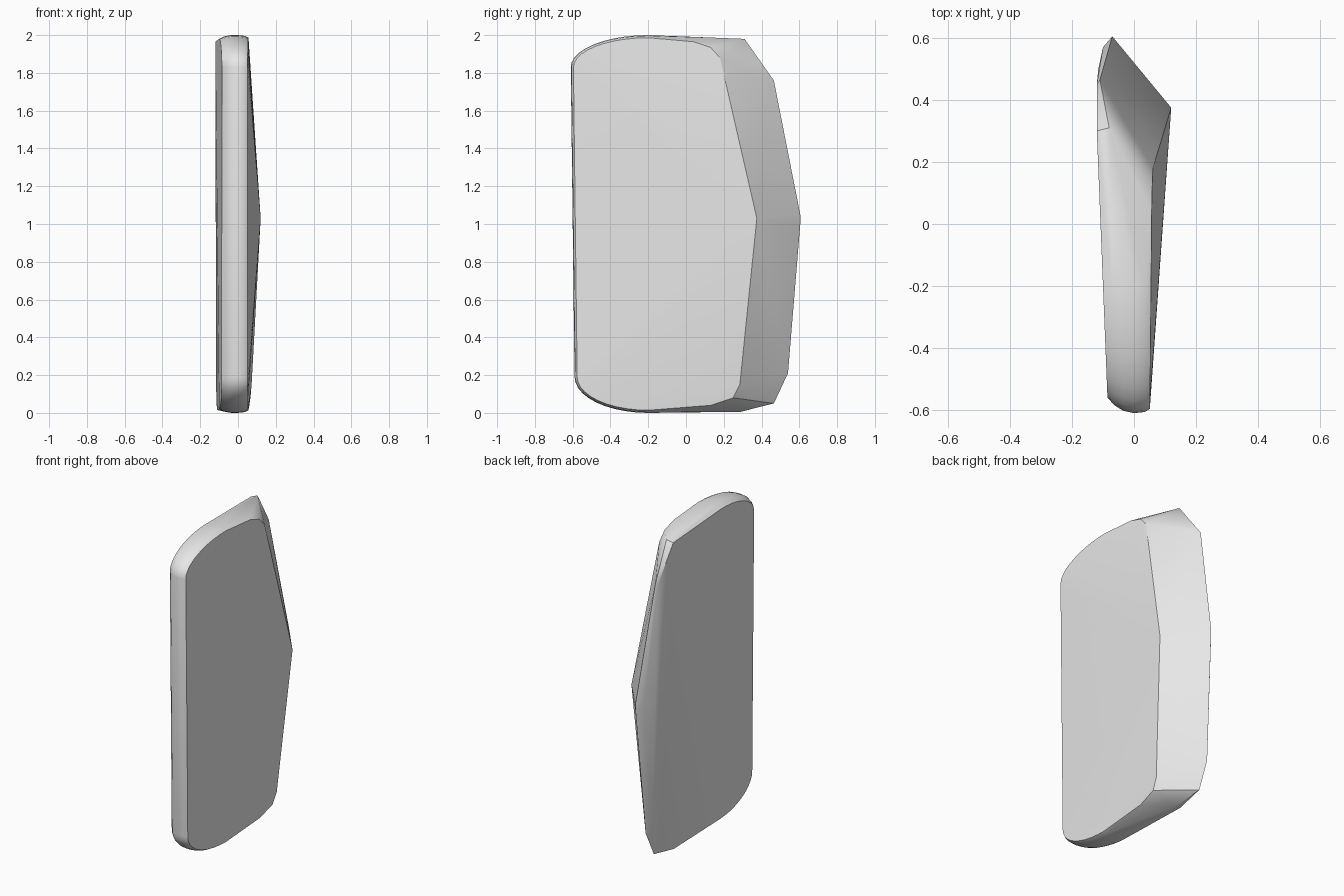
import bpy
import bmesh
from math import sin, cos, pi, radians

default_cube = bpy.data.objects.get("Cube")
if default_cube:
    bpy.data.objects.remove(default_cube, do_unlink=True)

# Single neutral material
grey = bpy.data.materials.new("light grey")
grey.use_nodes = True
colour = (0.8, 0.8, 0.8, 1.0)
grey.diffuse_color = colour
grey.node_tree.nodes["Principled BSDF"].inputs["Base Color"].default_value = colour

STEPS = 10


def rounded_front(x, inset_front, inset_ends, slope):
    """Elliptical top and bottom front corners of one slice of the panel."""
    points = []
    for step in range(STEPS + 1):
        angle = step / STEPS * pi / 2
        out, up = cos(angle), sin(angle)
        centre_y = -0.2
        # Upper corner
        y = centre_y - (0.41 - inset_front) * out
        points.append((x + slope * (y - centre_y), y, 1.83 + (0.17 - inset_ends) * up))
        # Lower corner
        y = centre_y - (0.39 - inset_front) * out
        points.append((x + slope * (y - centre_y), y, 0.19 - (0.19 - inset_ends) * up))
    return points


# Slices across the thickness form the rounded rim
slices = [
    (0.055, 0.014, 0.014, 0.01),
    (0.035, 0.004, 0.004, 0.0),
    (0.0, 0.0, 0.0, 0.0),
    (-0.035, 0.008, 0.0, 0.0),
    (-0.07, 0.025, 0.006, -0.02),
    (-0.1, 0.05, 0.02, -0.04),
]
outline = []
for section in slices:
    outline += rounded_front(*section)

# Rear border of the wide left face, peaked at mid height
left_border = [
    (0.057, 0.04, 1.965), (0.059, 0.13, 1.935), (0.061, 0.18, 1.88),
    (0.12, 0.375, 1.03),
    (0.072, 0.285, 0.15), (0.066, 0.25, 0.08), (0.06, 0.13, 0.04),
]
# Rear ridge where the slanted back meets the right face
rear_ridge = [
    (-0.08, 0.31, 1.98), (-0.11, 0.465, 1.76),
    (-0.07, 0.605, 1.05), (-0.07, 0.605, 1.0),
    (-0.095, 0.54, 0.21), (-0.1, 0.465, 0.05), (-0.07, 0.29, 0.006),
]
# Rear border of the right face
right_border = [
    (-0.12, 0.3, 1.965), (-0.12, 0.45, 1.76),
    (-0.1, 0.57, 1.03),
    (-0.115, 0.5, 0.21), (-0.115, 0.43, 0.06), (-0.11, 0.28, 0.015),
]
outline += left_border + rear_ridge + right_border

# Skin the slices into one solid panel
bm = bmesh.new()
for point in outline:
    bm.verts.new(point)
hull = bmesh.ops.convex_hull(bm, input=bm.verts)
loose = [v for v in bm.verts if not v.link_faces]
bmesh.ops.delete(bm, geom=loose, context="VERTS")
bmesh.ops.dissolve_limit(bm, angle_limit=radians(0.5), verts=bm.verts, edges=bm.edges)
bmesh.ops.recalc_face_normals(bm, faces=bm.faces)

mesh = bpy.data.meshes.new("panel")
bm.to_mesh(mesh)
bm.free()
mesh.materials.append(grey)
panel = bpy.data.objects.new("panel", mesh)
bpy.context.collection.objects.link(panel)

# Smooth rim with crisp face borders
bpy.ops.object.select_all(action="DESELECT")
panel.select_set(True)
bpy.context.view_layer.objects.active = panel
bpy.ops.object.shade_smooth_by_angle(angle=radians(30))
